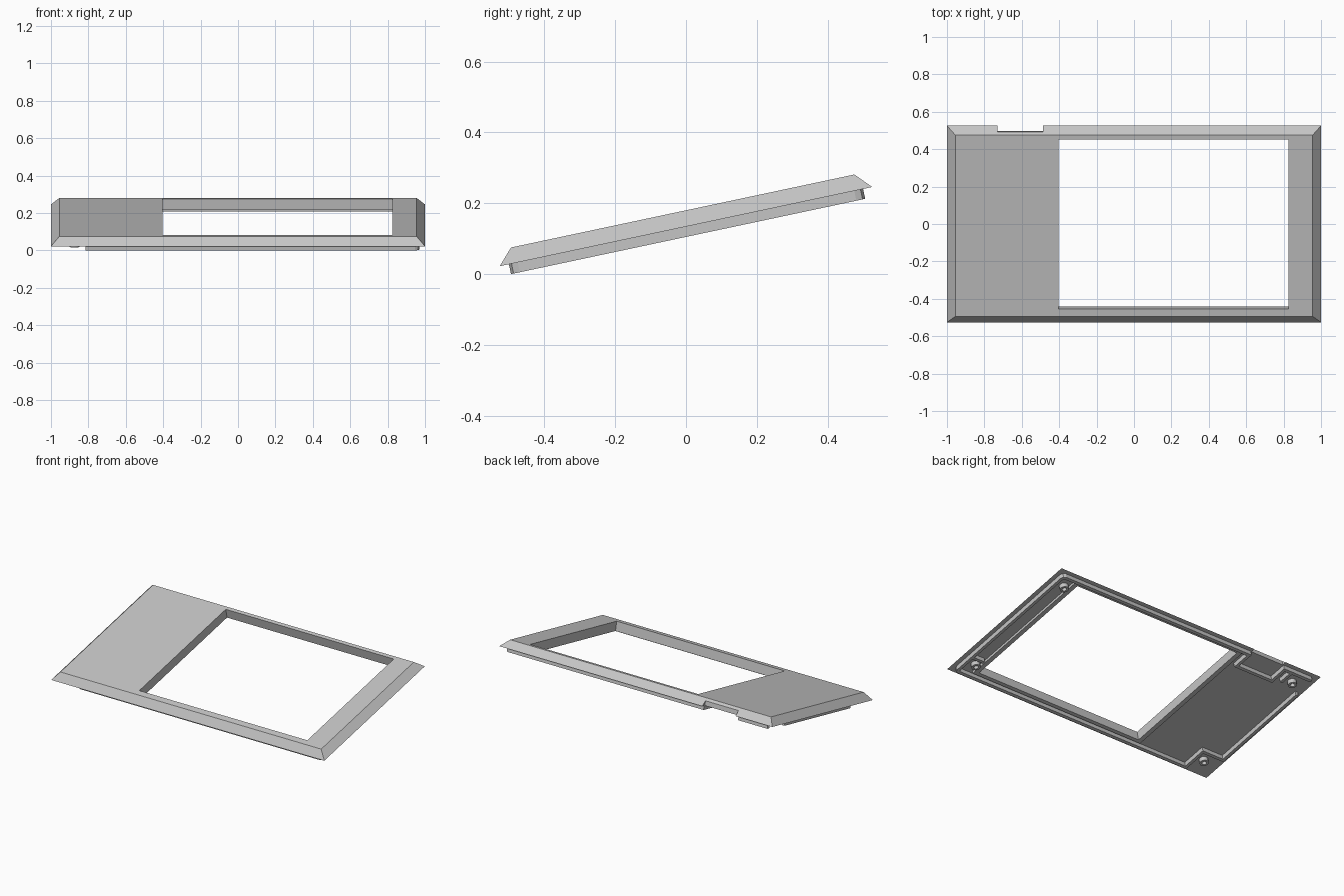
import bpy, bmesh, math
from mathutils import Matrix, Vector

if "Cube" in bpy.data.objects:
    bpy.data.objects.remove(bpy.data.objects["Cube"])

# Panel is laid out flat, then tilted back about the x axis
TILT = Matrix.Translation((0, 0.001, -0.0026)) @ Matrix.Rotation(math.radians(12), 4, 'X')
BASE, TOP, LIP, RIM = 0.134, 0.179, 0.1055, 0.118

grey = bpy.data.materials.new("plain_grey")
grey.use_nodes = True
grey.diffuse_color = (0.56, 0.56, 0.56, 1)
grey.node_tree.nodes["Principled BSDF"].inputs["Base Color"].default_value = grey.diffuse_color


def finish(name, bm):
    bmesh.ops.recalc_face_normals(bm, faces=bm.faces)
    bm.transform(TILT)
    mesh = bpy.data.meshes.new(name)
    bm.to_mesh(mesh)
    bm.free()
    mesh.materials.append(grey)
    obj = bpy.data.objects.new(name, mesh)
    bpy.context.collection.objects.link(obj)
    return obj


def rings_solid(name, rings):
    """Join a closed sequence of vertex rings into one solid frame."""
    bm = bmesh.new()
    loops = [[bm.verts.new(p) for p in ring] for ring in rings]
    for k, a in enumerate(loops):
        b = loops[(k + 1) % len(loops)]
        for i in range(len(a)):
            j = (i + 1) % len(a)
            bm.faces.new((a[i], a[j], b[j], b[i]))
    return finish(name, bm)


def rect(x0, x1, y0, y1, z):
    return [(x0, y0, z), (x1, y0, z), (x1, y1, z), (x0, y1, z)]


def box(name, x0, x1, y0, y1, z0, z1):
    bm = bmesh.new()
    bottom = bm.faces.new([bm.verts.new(p) for p in rect(x0, x1, y0, y1, z0)])
    ext = bmesh.ops.extrude_face_region(bm, geom=[bottom], use_keep_orig=True)
    for v in ext["geom"]:
        if isinstance(v, bmesh.types.BMVert):
            v.co.z = z1
    return finish(name, bm)


def wall(name, path, thick, z0, z1):
    """Upright wall along a path, thickened to its left with mitred corners."""
    pts = [Vector(p) for p in path]
    normals = []
    for a, b in zip(pts, pts[1:]):
        d = (b - a).normalized()
        normals.append(Vector((-d.y, d.x)))
    bm = bmesh.new()
    sections = []
    for i, p in enumerate(pts):
        n0, n1 = normals[max(i - 1, 0)], normals[min(i, len(normals) - 1)]
        q = p + (n0 + n1) * thick / (1 + n0.dot(n1))
        sections.append([bm.verts.new((c.x, c.y, z))
                         for c, z in ((p, z0), (p, z1), (q, z1), (q, z0))])
    for a, b in zip(sections, sections[1:]):
        for i in range(4):
            j = (i + 1) % 4
            bm.faces.new((a[i], a[j], b[j], b[i]))
    bm.faces.new(sections[0])
    bm.faces.new(sections[-1])
    return finish(name, bm)


# Bevelled plate with the window and the rim under the window
panel = rings_solid("bezel_panel", [
    rect(-1, 1, -0.510, 0.565, BASE),
    rect(-0.955, 0.955, -0.468, 0.523, TOP),
    rect(-0.405, 0.825, -0.427, 0.498, TOP),
    rect(-0.405, 0.825, -0.427, 0.498, RIM),
    rect(-0.435, 0.855, -0.450, 0.515, RIM),
    rect(-0.435, 0.855, -0.450, 0.515, BASE),
])

# Cable notch in the back edge
cutter = box("notch_cutter", -0.73, -0.487, 0.537, 0.62, 0.05, 0.25)
cutter.hide_render = True
cut = panel.modifiers.new("notch", 'BOOLEAN')
cut.operation = 'DIFFERENCE'
cut.solver = 'EXACT'
cut.object = cutter
bpy.context.view_layer.objects.active = panel
bpy.ops.object.modifier_apply(modifier=cut.name)
bpy.data.objects.remove(cutter)

# Locating lip under the plate, stepping round the screw corner and the notch
wall("locating_lip", [
    (-0.97, 0.385), (-0.97, -0.32), (-0.815, -0.32), (-0.815, -0.4836),
    (0.945, -0.4836), (0.962, -0.476), (0.97, -0.458),
    (0.97, 0.513), (0.962, 0.531), (0.945, 0.5386),
    (-0.483, 0.5386), (-0.483, 0.42), (-0.735, 0.42), (-0.735, 0.5386),
    (-0.95, 0.5386),
], 0.02, LIP, BASE)

# Short ribs beside the screw posts
wall("back_rib", [(-0.81, 0.525), (-0.81, 0.43)], 0.018, LIP, BASE)
wall("front_rib", [(0.955, -0.32), (0.87, -0.32)], 0.018, LIP, BASE)

# Hollow screw posts
def circle(x, y, r, z, n=24):
    return [(x + r * math.cos(math.tau * i / n), y + r * math.sin(math.tau * i / n), z)
            for i in range(n)]


for x, side in ((-0.875, "right"), (0.885, "left")):
    for y, end in ((-0.385, "front"), (0.445, "back")):
        post = rings_solid(f"{end}_{side}_screw_post", [
            circle(x, y, 0.027, BASE), circle(x, y, 0.027, LIP),
            circle(x, y, 0.014, LIP), circle(x, y, 0.014, BASE)])
        bpy.ops.object.select_all(action='DESELECT')
        post.select_set(True)
        bpy.context.view_layer.objects.active = post
        bpy.ops.object.shade_smooth_by_angle(angle=math.radians(30))
